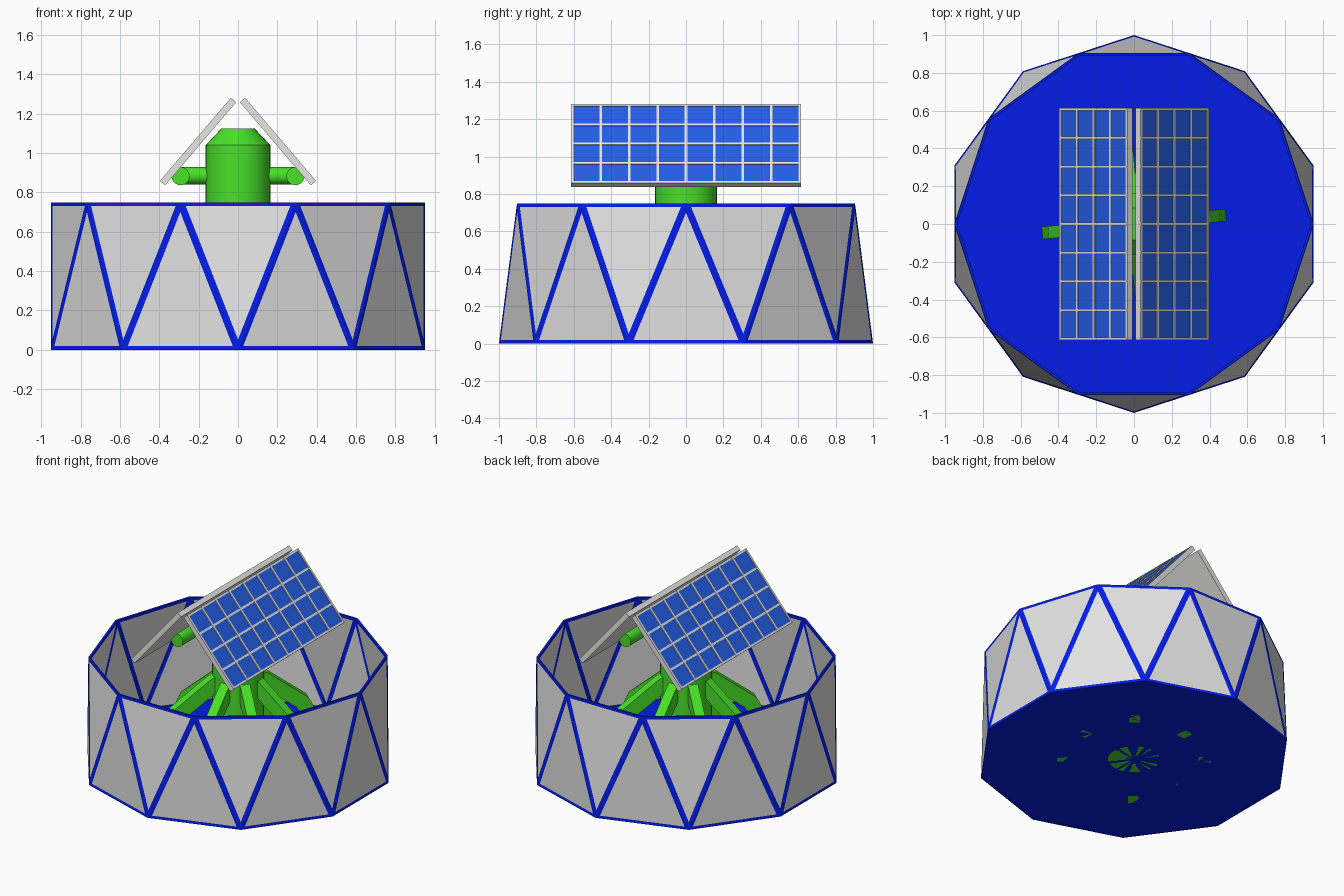
import bpy, bmesh, math
from mathutils import Matrix, Vector

if "Cube" in bpy.data.objects:
    bpy.data.objects.remove(bpy.data.objects["Cube"])


def material(name, rgb):
    m = bpy.data.materials.new(name)
    m.diffuse_color = (*rgb, 1)
    m.use_nodes = True
    m.node_tree.nodes["Principled BSDF"].inputs["Base Color"].default_value = m.diffuse_color
    return m


BLUE = material("frame blue", (0.001, 0.012, 0.80))
GREY = material("panel grey", (0.76, 0.76, 0.76))
GREEN = material("machine green", (0.065, 0.75, 0.022))
CELL = material("solar cell blue", (0.018, 0.11, 0.80))
SILVER = material("silver trim", (0.80, 0.80, 0.78))


def finish(bm, name, *mats):
    me = bpy.data.meshes.new(name)
    bm.normal_update()
    bm.to_mesh(me)
    bm.free()
    ob = bpy.data.objects.new(name, me)
    bpy.context.collection.objects.link(ob)
    for m in mats:
        me.materials.append(m)
    return ob


def add_box(bm, lo, hi):
    lo, hi = Vector(lo), Vector(hi)
    mat = Matrix.Translation((lo + hi) / 2) @ Matrix.Diagonal((*(hi - lo), 1))
    bmesh.ops.create_cube(bm, size=1, matrix=mat)


def smooth(ob):
    bpy.ops.object.select_all(action='DESELECT')
    ob.select_set(True)
    bpy.context.view_layer.objects.active = ob
    bpy.ops.object.shade_smooth_by_angle(angle=math.radians(30))


def cylinder(name, r, length, loc, axis):
    bm = bmesh.new()
    rot = Vector((0, 0, 1)).rotation_difference(Vector(axis)).to_matrix().to_4x4()
    bmesh.ops.create_cone(bm, cap_ends=True, segments=24, radius1=r, radius2=r,
                          depth=length, matrix=Matrix.Translation(loc) @ rot)
    smooth(finish(bm, name, GREEN))


def ring(bm, r, z, start):
    return [bm.verts.new((r * math.cos(math.radians(start + 36 * i)),
                          r * math.sin(math.radians(start + 36 * i)), z))
            for i in range(10)]


# Ten-sided wall: triangles inset so the border forms the blue frame
bm = bmesh.new()
low, top = ring(bm, 1.0, 0, 18), ring(bm, 0.95, 0.75, 0)
for i in range(10):
    j = (i + 1) % 10
    bm.faces.new((low[i], top[j], top[i]))
    bm.faces.new((low[i], low[j], top[j]))
bmesh.ops.recalc_face_normals(bm, faces=bm.faces)
if sum(f.normal.dot(f.calc_center_median()) for f in bm.faces) < 0:
    bmesh.ops.reverse_faces(bm, faces=bm.faces)
panels = bm.faces[:]
bmesh.ops.inset_individual(bm, faces=panels, thickness=0.019, depth=-0.001,
                           use_even_offset=True)
for f in panels:
    f.material_index = 1
wall = finish(bm, "wall", BLUE, GREY)
solid = wall.modifiers.new("thickness", 'SOLIDIFY')
solid.thickness = 0.014
solid.offset = -1

# Floor plate
bm = bmesh.new()
f = bm.faces.new(ring(bm, 0.995, 0.0, 18))
ext = bmesh.ops.extrude_face_region(bm, geom=[f])
bmesh.ops.translate(bm, vec=(0, 0, 0.012),
                    verts=[v for v in ext['geom'] if isinstance(v, bmesh.types.BMVert)])
bmesh.ops.recalc_face_normals(bm, faces=bm.faces)
finish(bm, "floor", BLUE)

# Central hub, turned from a profile
bm = bmesh.new()
profile = [(0, 0), (0.165, 0), (0.165, 1.04), (0.085, 1.125), (0, 1.125)]
pts = [bm.verts.new((r, 0, z)) for r, z in profile]
edges = [bm.edges.new(p) for p in zip(pts, pts[1:])]
bmesh.ops.spin(bm, geom=pts + edges, cent=(0, 0, 0), axis=(0, 0, 1),
               angle=2 * math.pi, steps=32, use_merge=True)
bmesh.ops.remove_doubles(bm, verts=bm.verts, dist=1e-4)
bmesh.ops.recalc_face_normals(bm, faces=bm.faces)
smooth(finish(bm, "hub", GREEN))

# Eight bent legs around the hub, one opposite pair reaching further out
LEG = [(0.12, 0.65), (0.17, 0.62), (0.40, 0.42), (0.455, 0.30), (0.49, 0),
       (0.41, 0), (0.38, 0.28), (0.33, 0.36), (0.12, 0.54)]
for k in range(8):
    reach = 1.14 if k % 4 == 1 else 1.0
    bm = bmesh.new()
    f = bm.faces.new([bm.verts.new((r * reach, -0.033, z)) for r, z in LEG])
    ext = bmesh.ops.extrude_face_region(bm, geom=[f])
    bmesh.ops.translate(bm, vec=(0, 0.066, 0),
                        verts=[v for v in ext['geom'] if isinstance(v, bmesh.types.BMVert)])
    bmesh.ops.recalc_face_normals(bm, faces=bm.faces)
    bm.transform(Matrix.Rotation(math.radians(5.6 + 45 * k), 4, 'Z'))
    finish(bm, f"leg_{k + 1}", GREEN)

# Cross arm and the two rods that carry the solar panels
cylinder("cross_arm", 0.044, 0.58, (0, 0, 0.885), (1, 0, 0))
for s, side in ((-1, "left"), (1, "right")):
    cylinder(f"{side}_panel_rod", 0.046, 0.52, (s * 0.292, 0, 0.883), (0, 1, 0))

# Two sloping solar panels: slab with raised ribs, and 4 x 8 cells
L, W, RIB = 0.278, 0.615, 0.007
for s, side in ((-1, "left"), (1, "right")):
    place = (Matrix.Translation((s * 0.203, 0, 1.059))
             @ Matrix.Rotation(s * math.radians(49.5), 4, 'Y'))
    bm = bmesh.new()
    add_box(bm, (-L, -W, -0.0175), (L, W, 0.006))
    for i in range(5):
        x = (i / 2 - 1) * (L - RIB)
        add_box(bm, (x - RIB, -W, 0), (x + RIB, W, 0.0165))
    for j in range(9):
        y = (j / 4 - 1) * (W - RIB)
        add_box(bm, (-L, y - RIB, 0), (L, y + RIB, 0.0175))
    bm.transform(place)
    finish(bm, f"{side}_panel_frame", SILVER)

    bm = bmesh.new()
    px, py = (L - RIB) / 2, (W - RIB) / 4
    for i in range(4):
        for j in range(8):
            x, y = (i - 2) * px, (j - 4) * py
            add_box(bm, (x + RIB, y + RIB, 0.004), (x + px - RIB, y + py - RIB, 0.012))
    bm.transform(place)
    finish(bm, f"{side}_solar_cells", CELL)
